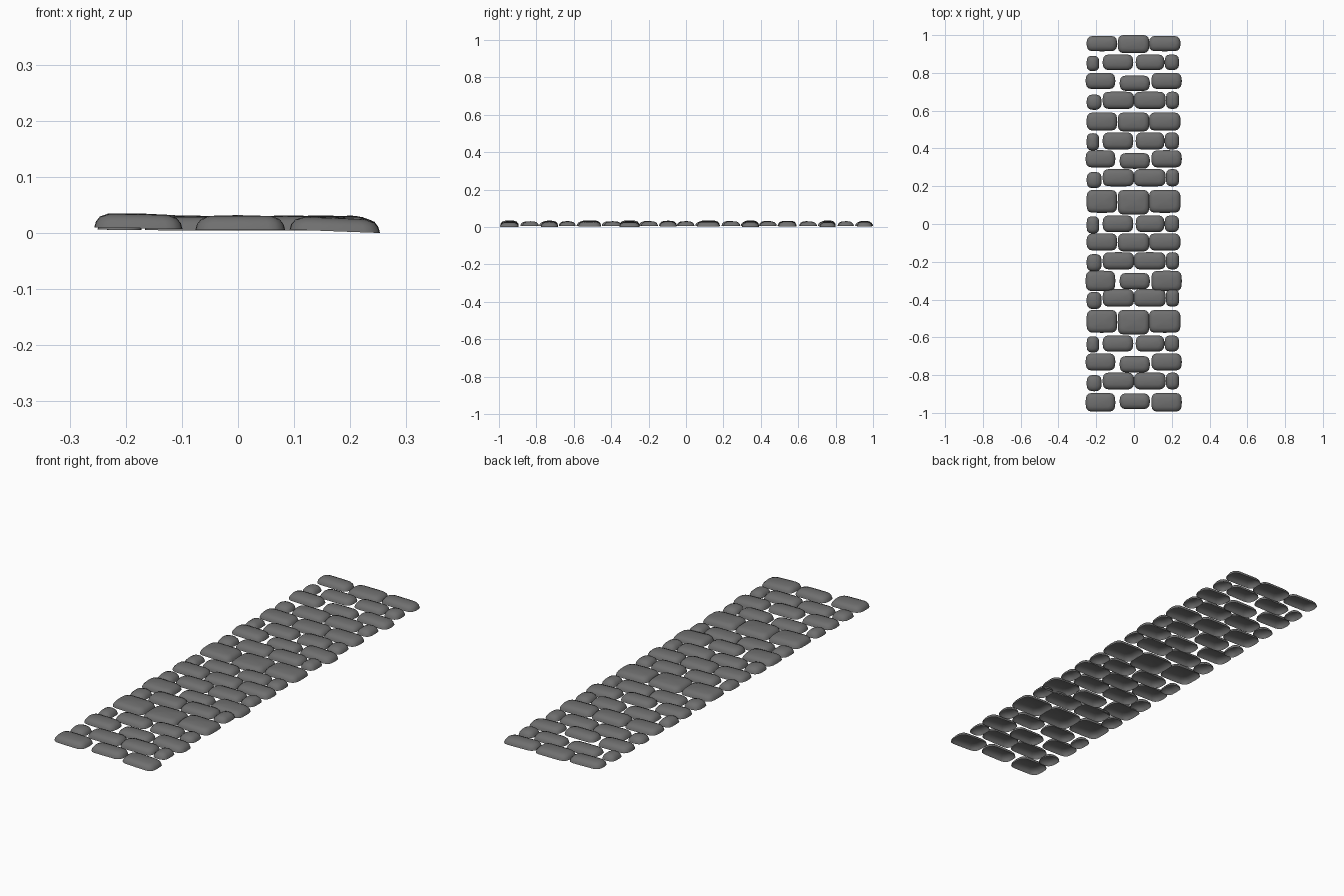
import bpy, bmesh, math, random

if "Cube" in bpy.data.objects:
    bpy.data.objects.remove(bpy.data.objects["Cube"])

random.seed(4)

# Column layouts: (x left, x right, base z at left, base z at right)
LAYOUTS = {
    "wide":   [(-.25, -.09, .010, .007), (-.085, .08, .005, .005), (.08, .245, .006, .003)],
    "gapped": [(-.255, -.10, .010, .007), (-.075, .083, .005, .005), (.093, .252, .006, .0)],
    "split":  [(-.25, -.185, .006, .005), (-.165, -.005, .005, .004),
               (.01, .16, .004, .005), (.163, .238, .005, .004)],
    "tight":  [(-.25, -.172, .006, .005), (-.165, .0, .005, .004),
               (.0, .167, .004, .005), (.17, .238, .005, .004)],
}

# Courses: layout, (top, bottom) of the outer stones, (top, bottom) of the others
ROWS = [
    ("wide", (.995, .915), (1.0, .905)),
    ("split", (.89, .81), (.897, .815)),
    ("gapped", (.80, .715), (.785, .705)),
    ("tight", (.685, .605), (.70, .61)),
    ("wide", (.59, .495), (.59, .49)),
    ("split", (.48, .39), (.485, .395)),
    ("gapped", (.39, .30), (.375, .293)),
    ("tight", (.275, .19), (.29, .20)),
    ("wide", (.18, .06), (.18, .05)),
    ("split", (.04, -.05), (.045, -.043)),
    ("wide", (-.05, -.14), (-.05, -.145)),
    ("tight", (-.16, -.25), (-.15, -.24)),
    ("gapped", (-.248, -.355), (-.26, -.345)),
    ("tight", (-.36, -.45), (-.345, -.437)),
    ("wide", (-.455, -.575), (-.455, -.585)),
    ("split", (-.595, -.68), (-.59, -.675)),
    ("gapped", (-.685, -.775), (-.70, -.785)),
    ("tight", (-.80, -.885), (-.787, -.875)),
    ("gapped", (-.895, -.993), (-.897, -.98)),
]

# Domed profile: (inset from rim, height)
PROFILE = [(0, 0), (.003, .010), (.010, .0185), (.024, .0235)]


def ring_points(hx, hy, r):
    """Rounded rectangle with slightly bowed sides."""
    pts = []
    for sx, sy, a0 in ((1, 1, 0), (-1, 1, 90), (-1, -1, 180), (1, -1, 270)):
        for i in range(4):
            a = math.radians(a0 + i * 30)
            pts.append((sx * (hx - r) + r * math.cos(a), sy * (hy - r) + r * math.sin(a)))
        nxt = {0: (0, hy), 90: (-hx, 0), 180: (0, -hy), 270: (hx, 0)}[a0]
        pts.append((nxt[0] * 1.015, nxt[1] * 1.015))
    return pts


def stone(name, x0, x1, y0, y1, zl, zr):
    hx, hy = (x1 - x0) / 2, (y1 - y0) / 2
    small = min(hx, hy)
    h = random.uniform(.97, 1.08)
    slope = (zr - zl) / (x1 - x0)
    bm = bmesh.new()
    rings = []
    for inset, z in PROFILE:
        d = min(inset, small * .6)
        r = min(.028, small * .7) * (1 - d / small * .6)
        r = min(r, (small - d) * .95)
        rings.append([bm.verts.new((x, y, z * h + slope * x))
                      for x, y in ring_points(hx - d, hy - d, r)])
    for a, b in zip(rings, rings[1:]):
        for i in range(len(a)):
            j = (i + 1) % len(a)
            bm.faces.new((a[i], a[j], b[j], b[i]))
    top = bm.verts.new((0, 0, .025 * h))
    for i in range(len(rings[-1])):
        bm.faces.new((rings[-1][i], rings[-1][(i + 1) % len(rings[-1])], top))
    for f in bm.faces:
        f.smooth = True
    me = bpy.data.meshes.new(name)
    bm.to_mesh(me)
    bm.free()
    ob = bpy.data.objects.new(name, me)
    ob.location = ((x0 + x1) / 2, (y0 + y1) / 2, (zl + zr) / 2)
    me.materials.append(mat)
    bpy.context.collection.objects.link(ob)


# Dark grey stone
mat = bpy.data.materials.new("dark_stone")
mat.diffuse_color = (.16, .16, .16, 1)
mat.use_nodes = True
mat.node_tree.nodes["Principled BSDF"].inputs["Base Color"].default_value = mat.diffuse_color

# Paving stones, course by course
for r, (layout, outer, inner) in enumerate(ROWS):
    cols = LAYOUTS[layout]
    for c, (x0, x1, zl, zr) in enumerate(cols):
        is_outer = c == 0 or (len(cols) == 3 and c == 2)
        top, bottom = outer if is_outer else inner
        stone(f"paving_stone_{r + 1}_{c + 1}", x0, x1, bottom, top, zl, zr)
